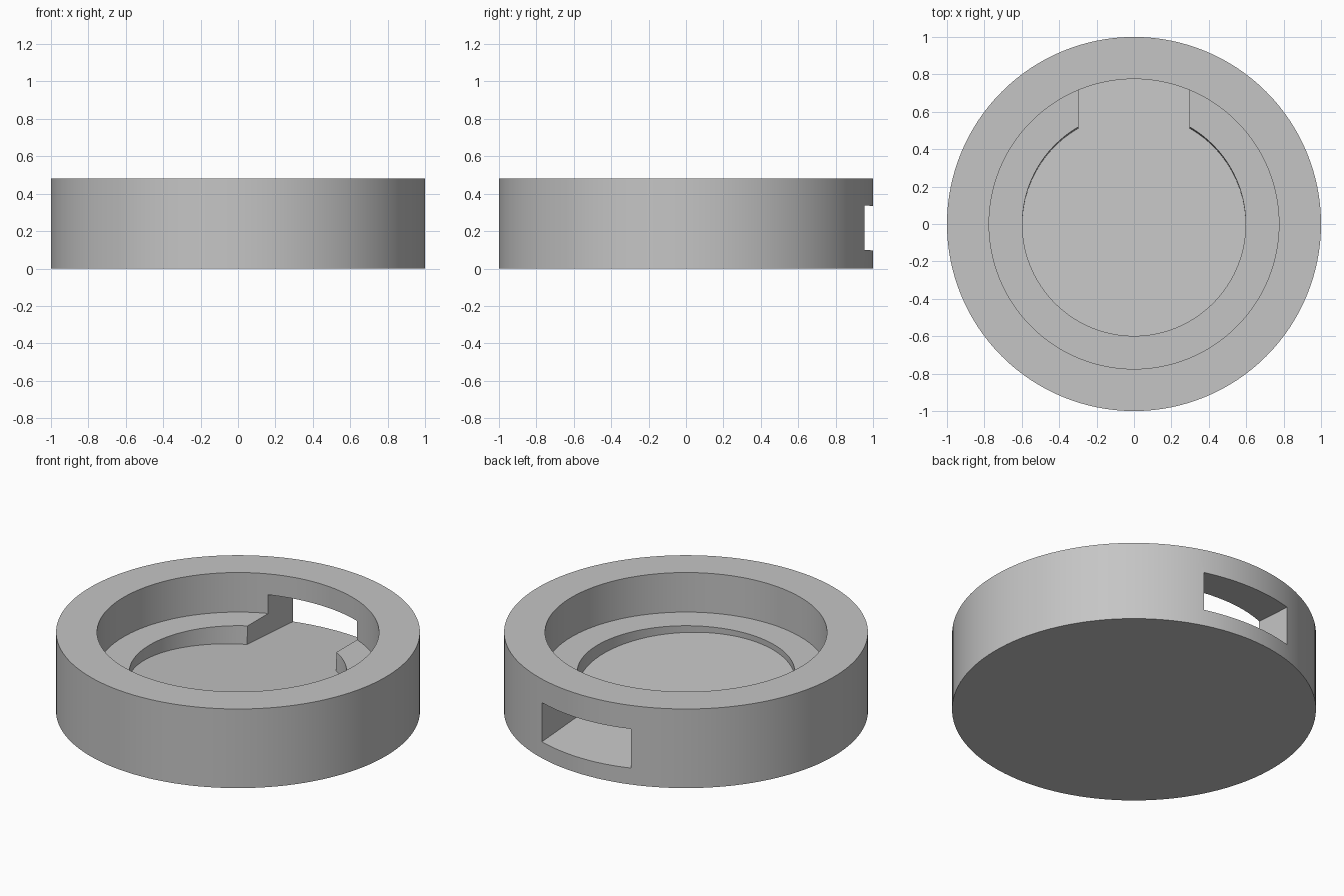
import bpy, bmesh, math
from mathutils import Matrix

SEGS = 128
HEIGHT, SHELF_Z, RECESS_R = 0.48, 0.24, 0.775
POCKET_R, SLOT_HALF = 0.597, 0.298
SLOPE = 0.068            # pocket floor falls towards the back
FLOOR_Z = 0.165          # pocket floor height at the centre
POCKET_H = 0.237

cube = bpy.data.objects.get("Cube")
if cube:
    bpy.data.objects.remove(cube, do_unlink=True)

grey = bpy.data.materials.new("plain_grey")
grey.use_nodes = True
colour = (0.56, 0.56, 0.56, 1)
grey.diffuse_color = colour
grey.node_tree.nodes["Principled BSDF"].inputs["Base Color"].default_value = colour


def make_object(name, bm):
    bmesh.ops.recalc_face_normals(bm, faces=bm.faces)
    mesh = bpy.data.meshes.new(name)
    bm.to_mesh(mesh)
    bm.free()
    mesh.materials.append(grey)
    obj = bpy.data.objects.new(name, mesh)
    bpy.context.collection.objects.link(obj)
    return obj


# Round body with a stepped recess: rings joined from the base to the shelf
bm = bmesh.new()
rings = []
for r, z in [(1, 0), (1, HEIGHT), (RECESS_R, HEIGHT), (RECESS_R, SHELF_Z)]:
    angles = [math.tau * i / SEGS for i in range(SEGS)]
    rings.append([bm.verts.new((r * math.cos(a), r * math.sin(a), z)) for a in angles])
for low, high in zip(rings, rings[1:]):
    for i in range(SEGS):
        j = (i + 1) % SEGS
        bm.faces.new((low[i], low[j], high[j], high[i]))
bm.faces.new(rings[0])
bm.faces.new(rings[-1])
body = make_object("round_holder", bm)

# Keyhole cutter: round pocket and rear slot in one sloping outline
bm = bmesh.new()
start = math.pi - math.acos(SLOT_HALF / POCKET_R)
sweep = math.tau - 2 * (start - math.pi / 2)
outline = [(POCKET_R * math.cos(start + sweep * i / SEGS),
            POCKET_R * math.sin(start + sweep * i / SEGS)) for i in range(SEGS + 1)]
outline += [(SLOT_HALF, 1.2), (-SLOT_HALF, 1.2)]
floor = bm.faces.new([bm.verts.new((x, y, 0)) for x, y in outline])
wall = bmesh.ops.extrude_face_region(bm, geom=[floor])
top = [v for v in wall["geom"] if isinstance(v, bmesh.types.BMVert)]
bmesh.ops.translate(bm, verts=top, vec=(0, 0, POCKET_H))
tilt = Matrix.Rotation(-math.atan(SLOPE), 4, "X")
bm.transform(Matrix.Translation((0, -0.005, FLOOR_Z)) @ tilt)
cutter = make_object("pocket_cutter", bm)
cutter.hide_render = True

# Cut the pocket, then drop the cutter
cut = body.modifiers.new("pocket", "BOOLEAN")
cut.operation = "DIFFERENCE"
cut.solver = "EXACT"
cut.object = cutter
bpy.ops.object.select_all(action="DESELECT")
bpy.context.view_layer.objects.active = body
body.select_set(True)
bpy.ops.object.modifier_apply(modifier=cut.name)
bpy.data.objects.remove(cutter, do_unlink=True)
bpy.ops.object.shade_smooth_by_angle(angle=math.radians(30))
